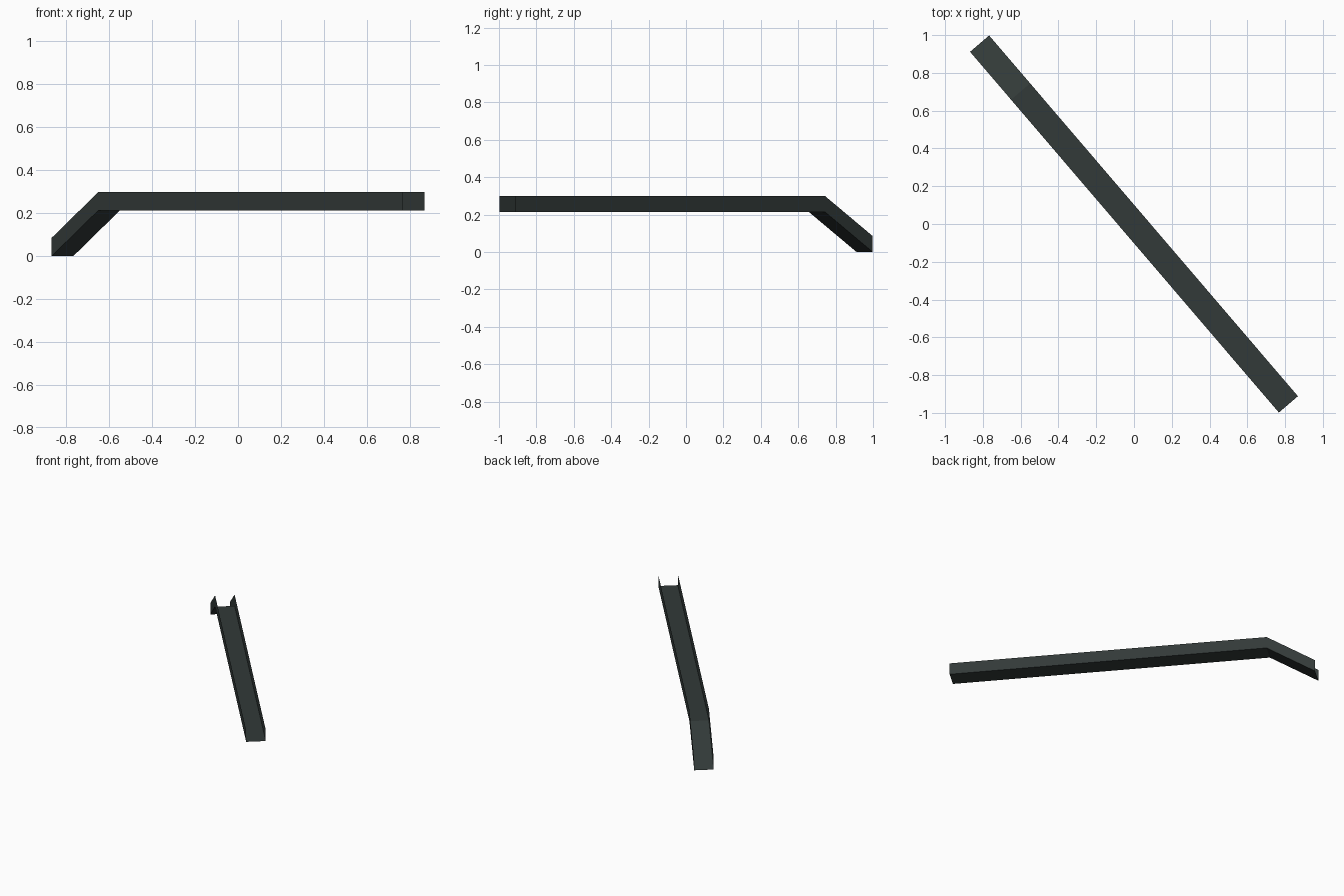
import bpy, bmesh, math

if "Cube" in bpy.data.objects:
    bpy.data.objects.remove(bpy.data.objects["Cube"])

# Thin open-topped channel with one end bent down to the ground
HALF_LEN, HALF_W, WALL = 1.257, 0.0665, 0.085
BEND, HIGH = 0.334, 0.213

metal = bpy.data.materials.new("dark_slate_metal")
metal.diffuse_color = (0.032, 0.042, 0.040, 1)
metal.use_nodes = True
metal.node_tree.nodes["Principled BSDF"].inputs["Base Color"].default_value = metal.diffuse_color

# Floor line seen from the side: (distance along, height)
path = [(-HALF_LEN, 0), (-HALF_LEN + BEND, HIGH), (HALF_LEN, HIGH)]
# U-shaped cross-section: (across, height above floor)
section = [(-HALF_W, WALL), (-HALF_W, 0), (HALF_W, 0), (HALF_W, WALL)]

bm = bmesh.new()
rings = [[bm.verts.new((s, a, z + h)) for a, h in section] for s, z in path]
for r0, r1 in zip(rings, rings[1:]):
    for i in range(3):
        bm.faces.new((r0[i], r1[i], r1[i + 1], r0[i + 1]))

# Turn the channel diagonally across the ground
angle = math.atan2(-1.91, 1.635)
c, s = math.cos(angle), math.sin(angle)
for v in bm.verts:
    x, y = v.co.x, v.co.y
    v.co.x, v.co.y = x * c - y * s, x * s + y * c
bm.normal_update()

mesh = bpy.data.meshes.new("bent_channel")
bm.to_mesh(mesh)
bm.free()
mesh.materials.append(metal)
channel = bpy.data.objects.new("bent_channel", mesh)
bpy.context.collection.objects.link(channel)
